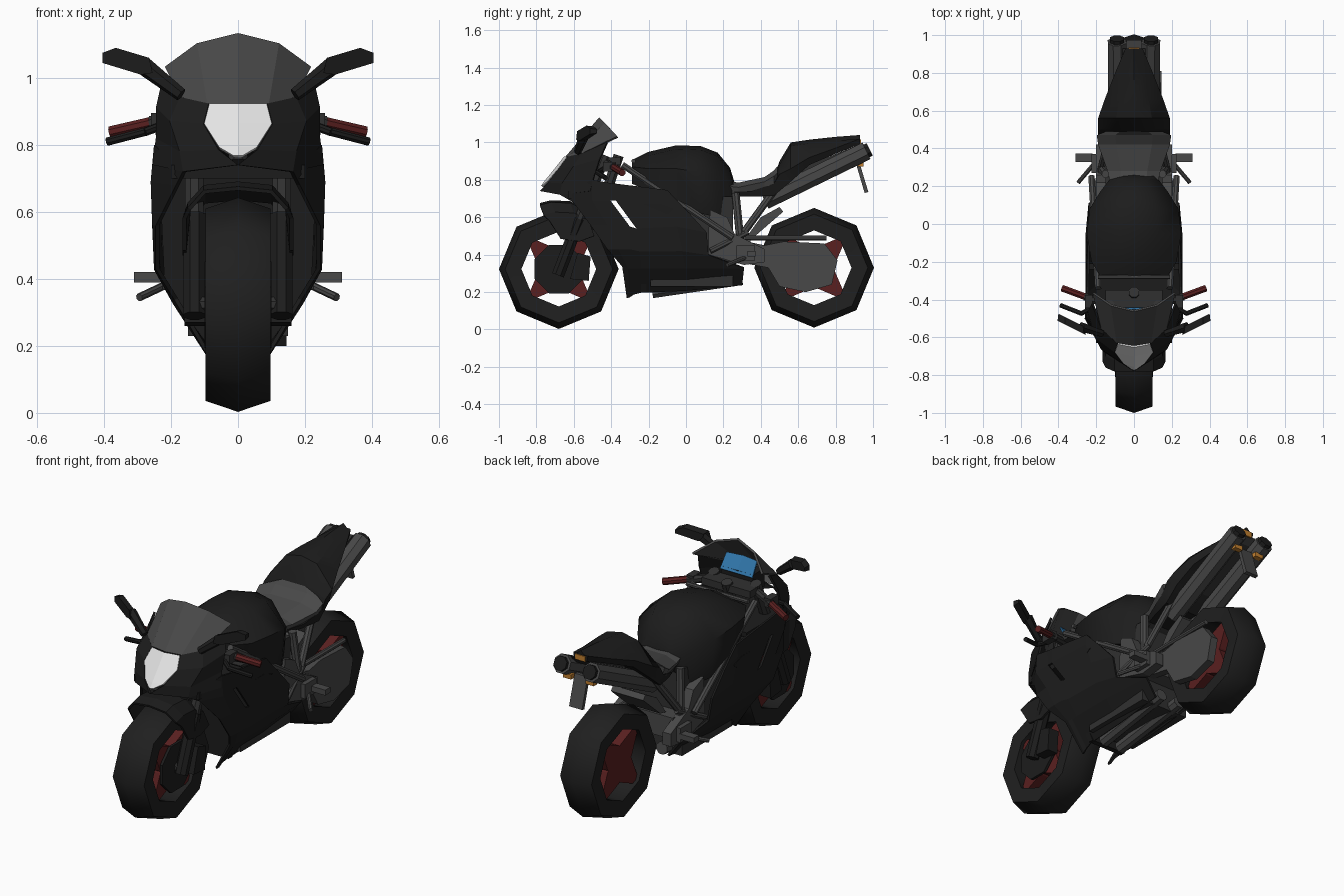
import bpy, bmesh, math
from mathutils import Vector

if "Cube" in bpy.data.objects:
    bpy.data.objects.remove(bpy.data.objects["Cube"])

def material(name, rgb):
    m = bpy.data.materials.new(name)
    m.diffuse_color = (*rgb, 1)
    m.use_nodes = True
    m.node_tree.nodes["Principled BSDF"].inputs["Base Color"].default_value = m.diffuse_color
    return m

BLACK = material("black paint", (0.012, 0.012, 0.012))
RUBBER = material("tyre rubber", (0.014, 0.014, 0.014))
GREY = material("grey metal", (0.065, 0.065, 0.065))
DARK = material("dark metal", (0.03, 0.03, 0.03))
RED = material("dark red", (0.1, 0.014, 0.014))
WHITE = material("headlight white", (0.78, 0.78, 0.78))
ORANGE = material("lamp orange", (0.55, 0.22, 0.03))
BLUE = material("display blue", (0.03, 0.18, 0.4))

def mesh(name, verts, faces, mat, mirror=False, thick=0, smooth=0):
    me = bpy.data.meshes.new(name)
    me.from_pydata([tuple(v) for v in verts], [], faces)
    bm = bmesh.new()
    bm.from_mesh(me)
    bmesh.ops.recalc_face_normals(bm, faces=bm.faces)
    bm.to_mesh(me)
    bm.free()
    me.materials.append(mat)
    ob = bpy.data.objects.new(name, me)
    bpy.context.collection.objects.link(ob)
    if smooth:
        bpy.ops.object.select_all(action='DESELECT')
        ob.select_set(True)
        bpy.context.view_layer.objects.active = ob
        bpy.ops.object.shade_smooth_by_angle(angle=math.radians(smooth))
    if mirror:
        ob.modifiers.new("mirror", 'MIRROR')
    if thick:
        s = ob.modifiers.new("thickness", 'SOLIDIFY')
        s.thickness, s.offset = thick, 0
    return ob

def rings(name, loops, mat, caps=True, closed=False, **kw):
    n, m = len(loops[0]), len(loops)
    faces = [(i*n + j, i*n + (j+1) % n, (i+1) % m*n + (j+1) % n, (i+1) % m*n + j)
             for i in range(m if closed else m-1) for j in range(n)]
    if caps and not closed:
        faces += [tuple(range(n)), tuple(range((m-1)*n, m*n))]
    return mesh(name, [v for l in loops for v in l], faces, mat, **kw)

def panel(name, rows, mat, skip=(), thick=0.012, mirror=True):
    n = len(rows[0])
    faces = [(i*n+j, i*n+j+1, (i+1)*n+j+1, (i+1)*n+j)
             for i in range(len(rows)-1) for j in range(n-1) if (i, j) not in skip]
    return mesh(name, [v for r in rows for v in r], faces, mat, mirror, thick)

def tube(name, a, b, r, mat, r2=None, n=8, mirror=True, smooth=0):
    a, b = Vector(a), Vector(b)
    q = (b - a).to_track_quat('Z', 'Y')
    ang = [2*math.pi*(k+.5)/n for k in range(n)]
    loops = [[p + q @ Vector((s*math.cos(t), s*math.sin(t), 0)) for t in ang]
             for p, s in ((a, r), (b, r2 or r))]
    return rings(name, loops, mat, mirror=mirror, smooth=smooth)

def plate(name, yz, x0, x1, mat, mirror=True):
    return rings(name, [[(x, y, z) for y, z in yz] for x in (x0, x1)], mat, mirror=mirror)

def box(name, c, s, mat, mirror=False):
    y, z, h, k = c[1], c[2], s[1]/2, s[2]/2
    return plate(name, [(y-h, z-k), (y+h, z-k), (y+h, z+k), (y-h, z+k)],
                 c[0]-s[0]/2, c[0]+s[0]/2, mat, mirror)

def body(name, stations, mat, drop=0.02, smooth=0):
    # stations: y, top z, half width, side z, bottom z
    loops = []
    for y, t, w, m, b in stations:
        half = [(.5*w, t-drop), (w, m), (.9*w, b)]
        loops.append([(0, y, t)] + [(x, y, z) for x, z in half]
                     + [(-x, y, z) for x, z in reversed(half)])
    return rings(name, loops, mat, smooth=smooth)

# wheels: octagonal tyre and a four-armed red star
def wheel(tag, cy, cz):
    prof = [(0, .32), (.097, .287), (.09, .2), (-.09, .2), (-.097, .287)]
    loops = [[(x, cy + r*math.cos(t), cz + r*math.sin(t)) for x, r in prof]
             for t in [k*math.pi/4 for k in range(8)]]
    rings(tag + "_tyre", loops, RUBBER, closed=True, smooth=48)
    c = Vector((0, cy, cz))
    for k in range(4):
        t = math.pi/4 + k*math.pi/2
        u, v = Vector((0, math.cos(t), math.sin(t))), Vector((0, -math.sin(t), math.cos(t)))
        loops = [[c + u*r + v*w*a + Vector((h*b, 0, 0)) for a, b in ((-1, -1), (1, -1), (1, 1), (-1, 1))]
                 for r, w, h in ((0, .075, .07), (.08, .07, .07), (.2, .022, .07))]
        rings(tag + "_spoke", loops, RED)

wheel("front", -.68, .323)
wheel("rear", .685, .33)

# front brakes, fork and fender
tube("front_brake_disc", (.085, -.68, .323), (.1, -.68, .323), .14, BLACK)
plate("brake_caliper", [(-.62, .27), (-.52, .26), (-.51, .39), (-.58, .41)], .095, .16, BLACK)
tube("fork_lower", (.13, -.685, .29), (.13, -.57, .59), .036, BLACK)
tube("fork_upper", (.13, -.57, .59), (.13, -.43, .93), .03, DARK)
tube("front_axle", (-.14, -.68, .323), (.14, -.68, .323), .025, DARK, mirror=False)
panel("front_fender", [[(0, y, z+.01), (.1, y, z), (.145, y+.02, z-.05), (.16, y+.05, z-d)]
      for y, z, d in ((-.78, .66, .08), (-.72, .675, .19), (-.62, .67, .2), (-.54, .63, .13))], BLACK)

# headlight, windscreen, nose cowl
panel("headlight", [[(0, -.648, .92), (.085, -.632, .92)], [(0, -.695, .86), (.1, -.675, .86)],
      [(0, -.752, .79), (.055, -.735, .79)], [(0, -.77, .765), (.012, -.765, .765)]], WHITE)
panel("windscreen", [[(0, -.64, .92), (.09, -.625, .92), (.17, -.55, .94)],
      [(0, -.46, 1.13), (.12, -.43, 1.10), (.215, -.365, 1.03)]], GREY)
panel("nose_cowl", [[(.085, -.63, .92), (.17, -.55, .94), (.22, -.42, 1.0)],
      [(.1, -.675, .86), (.2, -.6, .87), (.24, -.46, .91)],
      [(.055, -.735, .785), (.17, -.66, .78), (.24, -.49, .82)],
      [(0, -.775, .74), (.16, -.67, .72), (.25, -.51, .74)]], BLACK)
box("cowl_floor", (0, -.44, .72), (.4, .38, .04), BLACK)
box("instrument_pod", (0, -.5, .91), (.2, .1, .1), BLACK)
panel("display", [[(0, -.445, .945), (.1, -.445, .945)], [(0, -.51, 1.02), (.095, -.495, 1.02)]], BLUE, thick=.008)

# side fairing with an open slit
panel("side_fairing", [
    [(.16, -.67, .72), (.245, -.5, .8), (.245, -.42, .785), (.245, -.38, .78), (.24, -.1, .745), (.235, -.06, .7)],
    [(.18, -.6, .68), (.255, -.5, .69), (.25, -.405, .69), (.25, -.375, .69), (.245, -.1, .68), (.235, 0, .64)],
    [(.24, -.51, .56), (.25, -.42, .56), (.25, -.3, .55), (.25, -.265, .54), (.25, -.05, .55), (.235, .11, .52)],
    [(.24, -.42, .43), (.245, -.36, .43), (.245, -.3, .43), (.24, -.25, .42), (.235, -.02, .42), (.22, .12, .4)],
    [(.185, -.34, .34), (.19, -.31, .33), (.19, -.28, .33), (.19, -.24, .33), (.19, 0, .33), (.17, .31, .33)],
    [(.085, -.315, .17), (.09, -.3, .175), (.09, -.28, .19), (.095, -.24, .2), (.1, 0, .21), (.1, .3, .24)]],
    BLACK, skip={(1, 2)})
plate("side_vent", [(-.26, .67), (-.13, .67), (-.06, .645), (-.15, .57)], .247, .254, BLACK)

# engine, radiator and belly pipes
box("engine", (0, .03, .47), (.3, .44, .48), DARK)
rings("radiator", [[(x, y, z) for x, z in ((.11, .2), (.22, .4), (.235, .72), (-.235, .72), (-.22, .4), (-.11, .2))]
      for y in (-.24, -.21)], BLACK)
tube("belly_pipe", (.055, -.18, .2), (.06, .3, .27), .035, GREY)

# tank, seat and tail
body("fuel_tank", [(-.29, .905, .17, .87, .78), (-.2, .95, .225, .86, .74), (-.05, .985, .25, .86, .69),
     (.08, .98, .235, .84, .62), (.17, .945, .18, .8, .6), (.235, .865, .13, .76, .66),
     (.26, .785, .12, .75, .7)], BLACK, smooth=40)
body("rider_seat", [(.19, .80, .12, .77, .73), (.28, .785, .14, .76, .73), (.42, .815, .19, .79, .75),
     (.47, .85, .197, .82, .75), (.49, .875, .15, .84, .78)], GREY, drop=.0)
body("tail", [(.22, .745, .11, .735, .715), (.35, .755, .16, .74, .71), (.47, .81, .19, .78, .715),
     (.50, .9, .19, .83, .74), (.56, 1.0, .19, .86, .79), (.66, 1.015, .155, .92, .88),
     (.8, 1.03, .1, .97, .94), (.93, 1.04, .045, 1.02, .99)], BLACK, smooth=30)

# twin under-tail silencers, number plate, lamps
tube("silencer", (.085, .42, .69), (.09, .965, .955), .053, GREY)
tube("silencer_tip", (.09, .955, .95), (.09, .982, .963), .04, BLACK)
plate("undertray", [(.45, .74), (.9, .95), (.93, .99), (.5, .82)], -.06, .06, DARK, False)
plate("number_plate", [(.905, .9), (.925, .9), (.975, .735), (.955, .73)], -.04, .04, GREY, False)
box("tail_lamp", (0, .928, 1.0), (.06, .014, .03), ORANGE)
box("rear_indicator", (.07, .935, .885), (.05, .03, .025), ORANGE, True)

# frame tubes and centre plates
tube("main_frame_tube", (.19, -.34, .88), (.225, .25, .49), .018, GREY)
tube("lower_frame_tube", (.21, .13, .42), (.17, .33, .52), .016, GREY)
tube("seat_tube", (.15, .265, .73), (.17, .29, .48), .022, GREY)
tube("subframe_tube", (.13, .47, .74), (.17, .31, .52), .02, GREY)
tube("tank_crossbar", (-.19, -.28, .9), (.19, -.28, .9), .012, GREY, mirror=False)
plate("centre_plate", [(.12, .53), (.13, .64), (.22, .6), (.26, .51), (.42, .43), (.42, .36), (.31, .345), (.12, .4)],
      .15, .2, GREY)
# single-sided swingarm on the right
plate("swingarm", [(.28, .36), (.28, .48), (.42, .45), (.52, .47), (.74, .46), (.81, .37), (.78, .24),
      (.64, .2), (.5, .23), (.44, .33)], .1, .145, GREY, False)
box("swingarm_pivot", (0, .3, .42), (.32, .09, .12), GREY)
tube("chain_guard", (.13, .3, .49), (.13, .75, .49), .014, GREY, mirror=False)
plate("rear_hugger", [(.32, .49), (.37, .5), (.52, .63), (.5, .655), (.4, .6)], -.1, .1, GREY, False)
tube("rear_axle", (0, .685, .33), (.14, .685, .33), .035, GREY, mirror=False)

# footpegs and levers
box("peg_bracket", (.21, .32, .41), (.03, .1, .08), GREY, True)
box("footpeg", (.265, .35, .405), (.09, .045, .03), GREY, True)
tube("foot_lever", (.21, .32, .385), (.295, .22, .345), .012, GREY)

# handlebars and mirrors
box("top_clamp", (0, -.4, .9), (.3, .1, .04), DARK)
tube("headstock", (0, -.42, .75), (0, -.36, .93), .03, DARK, mirror=False)
tube("handlebar", (.13, -.43, .89), (.26, -.385, .866), .022, DARK)
tube("grip", (.25, -.388, .868), (.38, -.34, .838), .019, RED)
box("switch_block", (.24, -.41, .87), (.04, .07, .05), DARK, True)
tube("lever_root", (.22, -.44, .86), (.28, -.475, .838), .013, BLACK)
tube("hand_lever", (.275, -.475, .84), (.39, -.43, .81), .013, BLACK)
tube("mirror_stalk", (.17, -.58, .95), (.28, -.545, 1.035), .02, BLACK, r2=.028, n=6)
rings("mirror_head", [[(x, y + .5*(x-.33), z) for x, z in o] for y, o in (
      (-.55, ((.255, 1.015), (.29, 1.01), (.405, 1.045), (.405, 1.075), (.365, 1.09), (.265, 1.06))),
      (-.51, ((.265, 1.02), (.295, 1.015), (.4, 1.05), (.4, 1.07), (.365, 1.085), (.27, 1.055))))],
      BLACK, mirror=True)
